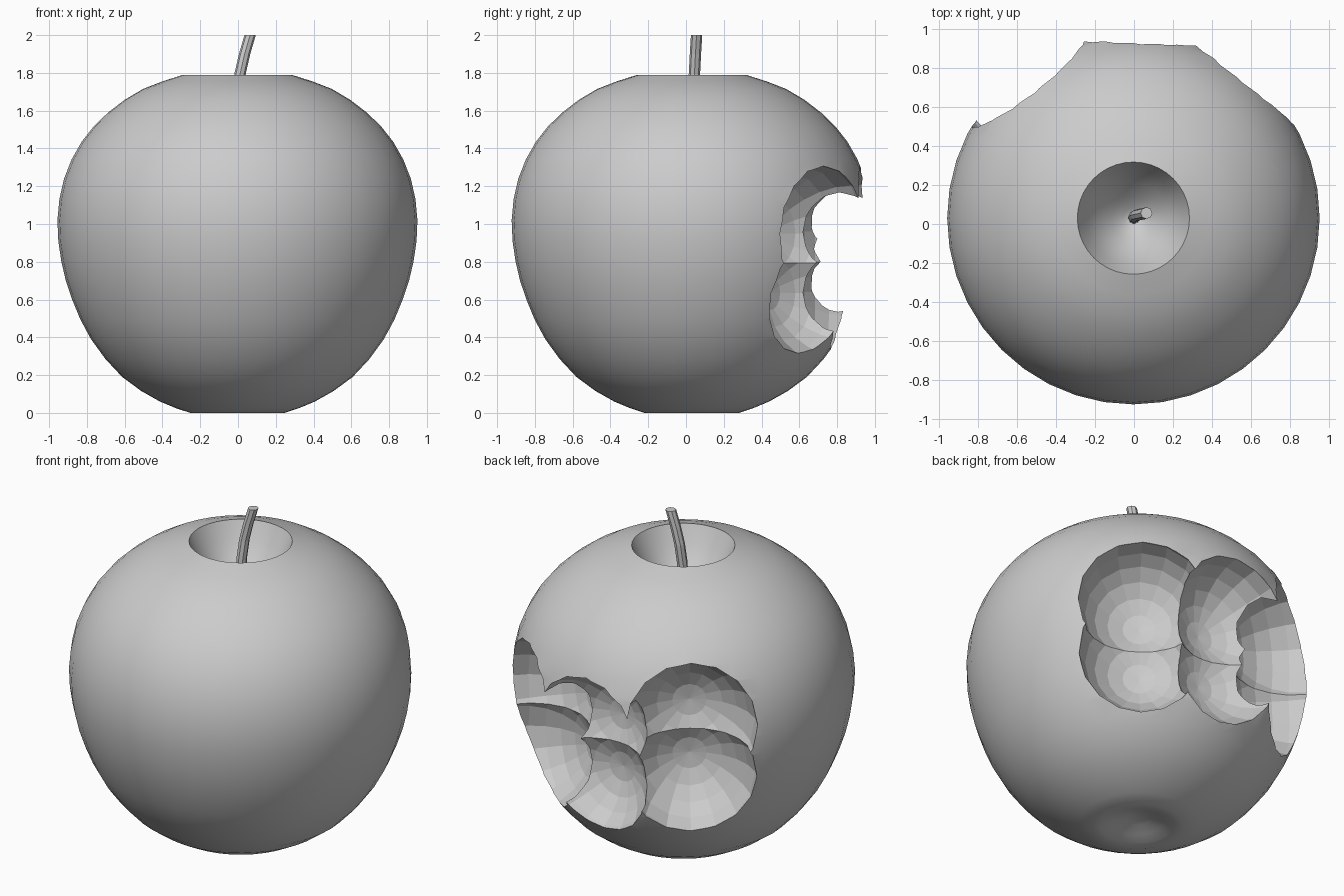
import bpy, bmesh, math
from mathutils import Vector, Matrix

if "Cube" in bpy.data.objects:
    bpy.data.objects.remove(bpy.data.objects["Cube"])


def make_object(name, bm):
    bmesh.ops.recalc_face_normals(bm, faces=bm.faces)
    mesh = bpy.data.meshes.new(name)
    bm.to_mesh(mesh)
    bm.free()
    obj = bpy.data.objects.new(name, mesh)
    bpy.context.collection.objects.link(obj)
    return obj


def activate(obj):
    bpy.ops.object.select_all(action='DESELECT')
    obj.select_set(True)
    bpy.context.view_layer.objects.active = obj


def refine(points):
    """Insert a smooth midpoint between neighbouring profile points."""
    pts = [Vector(p) for p in points]
    ext = [2 * pts[0] - pts[1]] + pts + [2 * pts[-1] - pts[-2]]
    out = []
    for a, b, c, d in zip(ext, ext[1:], ext[2:], ext[3:]):
        out += [b, (9 * (b + c) - a - d) / 16]
    return out + [pts[-1]]


# Apple body: lathed profile of bottom dimple, outer skin and stem hollow
bottom = [(0, .06), (.07, .05), (.14, .025), (.2, .006)]
skin = [(.25, 0), (.41, .06), (.61, .19), (.775, .39), (.875, .6), (.932, .8),
        (.953, 1.02), (.918, 1.24), (.825, 1.435), (.685, 1.59), (.5, 1.715),
        (.287, 1.79)]
hollow = [(.24, 1.69), (.18, 1.6), (.11, 1.53), (.05, 1.48), (0, 1.46)]
profile = [Vector(p) for p in bottom] + refine(skin) + [Vector(p) for p in hollow]
bm = bmesh.new()
verts = [bm.verts.new((r, 0, z)) for r, z in profile]
edges = [bm.edges.new(p) for p in zip(verts, verts[1:])]
bmesh.ops.spin(bm, geom=verts + edges, axis=(0, 0, 1), cent=(0, 0, 0),
               angle=math.tau, steps=40, use_duplicate=False)
bmesh.ops.remove_doubles(bm, verts=bm.verts, dist=1e-4)
bmesh.ops.translate(bm, verts=bm.verts, vec=(-.003, .03, 0))
apple = make_object("apple_body", bm)
activate(apple)
bpy.ops.object.shade_smooth_by_angle(angle=math.radians(40))

# Bites: two rows of three faceted spheres around the back
# (angle from +y towards +x, distance, radius, heights)
bites = [(37, .90, .358, (.95, .635)),
         (2, .92, .345, (.96, .64)),
         (-37, .90, .368, (1.085, .76))]
for angle, dist, radius, heights in bites:
    a = math.radians(angle)
    outward = Vector((math.sin(a), math.cos(a), 0))
    for z in heights:
        bm = bmesh.new()
        place = (Matrix.Translation(outward * dist + Vector((0, 0, z)))
                 @ outward.to_track_quat('Z', 'Y').to_matrix().to_4x4())
        bmesh.ops.create_uvsphere(bm, u_segments=16, v_segments=12,
                                  radius=radius, matrix=place)
        cutter = make_object("bite_cutter", bm)
        cutter.hide_render = True
        mod = apple.modifiers.new("bite", 'BOOLEAN')
        mod.operation = 'DIFFERENCE'
        mod.solver = 'EXACT'
        mod.object = cutter
        activate(apple)
        bpy.ops.object.modifier_apply(modifier=mod.name)
        bpy.data.objects.remove(cutter, do_unlink=True)

# Stem: bent faceted tube
path = [(0, .03, 1.44), (.0, .035, 1.68), (.012, .045, 1.8),
        (.035, .05, 1.9), (.064, .056, 2.0)]
sides = 8
bm = bmesh.new()
rings = [[bm.verts.new((x + .03 * math.cos(math.tau * i / sides),
                        y + .03 * math.sin(math.tau * i / sides), z))
          for i in range(sides)] for x, y, z in path]
for low, high in zip(rings, rings[1:]):
    for i in range(sides):
        j = (i + 1) % sides
        bm.faces.new((low[i], low[j], high[j], high[i]))
bm.faces.new(rings[0])
bm.faces.new(rings[-1])
make_object("stem", bm)
